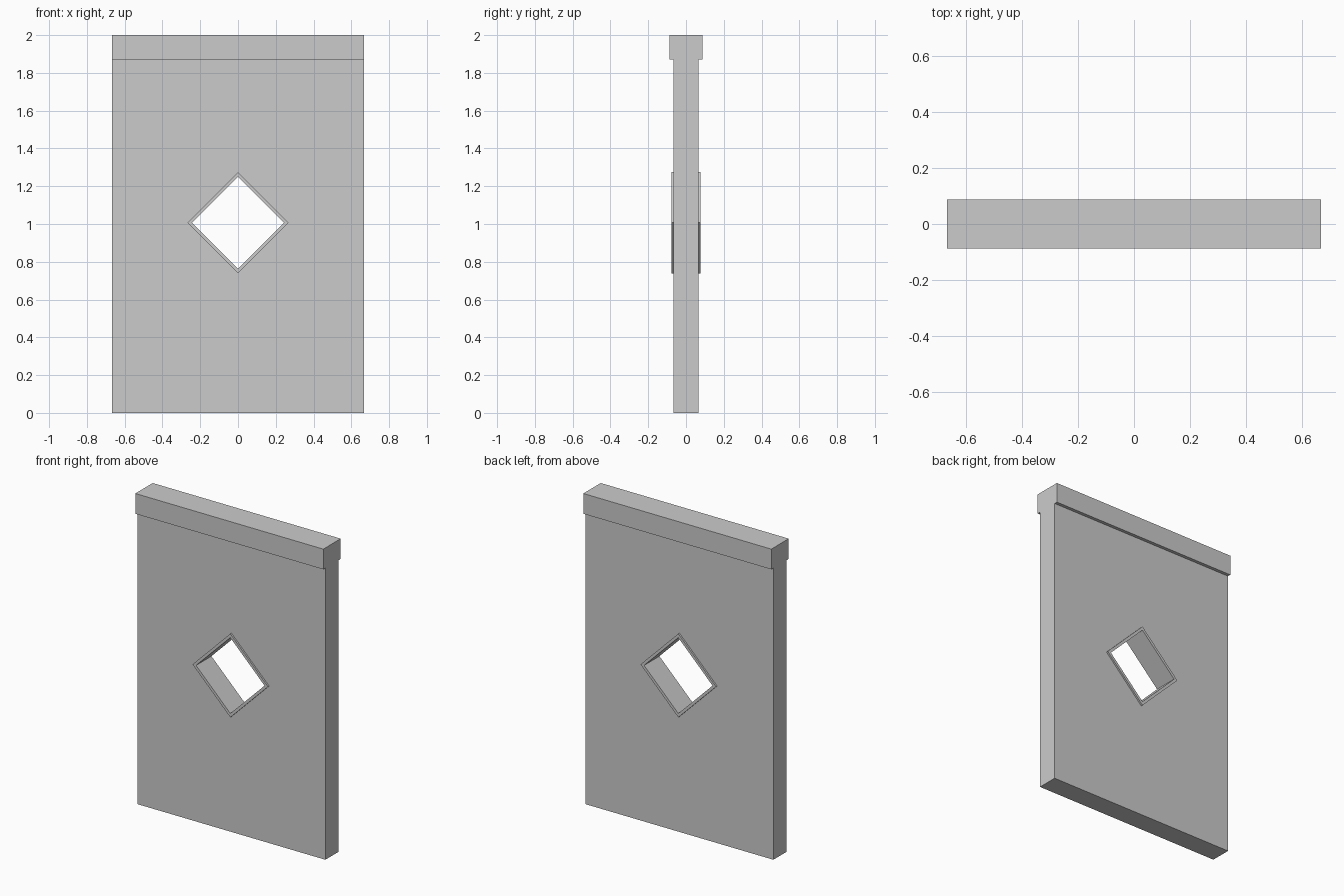
import bpy, bmesh

if "Cube" in bpy.data.objects:
    bpy.data.objects.remove(bpy.data.objects["Cube"])

HALF_W, WALL_Y, CAP_Y, FRAME_Y = 0.667, 0.067, 0.088, 0.078
CAP_Z, HOLE_Z = 1.87, 1.007


def finish(name, bm):
    bmesh.ops.recalc_face_normals(bm, faces=bm.faces)
    mesh = bpy.data.meshes.new(name)
    bm.to_mesh(mesh)
    bm.free()
    obj = bpy.data.objects.new(name, mesh)
    bpy.context.collection.objects.link(obj)
    return obj


def diamond(r):
    return [(0, HOLE_Z - r), (r, HOLE_Z), (0, HOLE_Z + r), (-r, HOLE_Z)]


def holed_slab(name, outer, inner, half_depth):
    """Slab in the xz plane between two four-point loops."""
    bm = bmesh.new()
    front_o, front_i, back_o, back_i = [
        [bm.verts.new((x, y, z)) for x, z in loop]
        for y in (-half_depth, half_depth) for loop in (outer, inner)]
    for i in range(4):
        j = (i + 1) % 4
        for o, n in ((front_o, front_i), (back_o, back_i)):
            bm.faces.new((o[i], o[j], n[i]))
            bm.faces.new((o[j], n[j], n[i]))
        for f, b in ((front_o, back_o), (front_i, back_i)):
            bm.faces.new((f[i], f[j], b[j], b[i]))
    bmesh.ops.dissolve_limit(bm, angle_limit=0.001, verts=bm.verts,
                             edges=bm.edges) if name == "window_frame" else None
    return finish(name, bm)


# Wall panel with diamond opening
rect = [(-HALF_W, 0), (HALF_W, 0), (HALF_W, CAP_Z), (-HALF_W, CAP_Z)]
holed_slab("wall_panel", rect, diamond(0.268), WALL_Y)

# Thin raised frame lining the opening
holed_slab("window_frame", diamond(0.268), diamond(0.243), FRAME_Y)

# Coping along the top
bm = bmesh.new()
bmesh.ops.create_cube(bm, size=1)
bmesh.ops.scale(bm, vec=(2 * HALF_W, 2 * CAP_Y, 2 - CAP_Z), verts=bm.verts)
bmesh.ops.translate(bm, vec=(0, 0, (2 + CAP_Z) / 2), verts=bm.verts)
finish("top_coping", bm)
